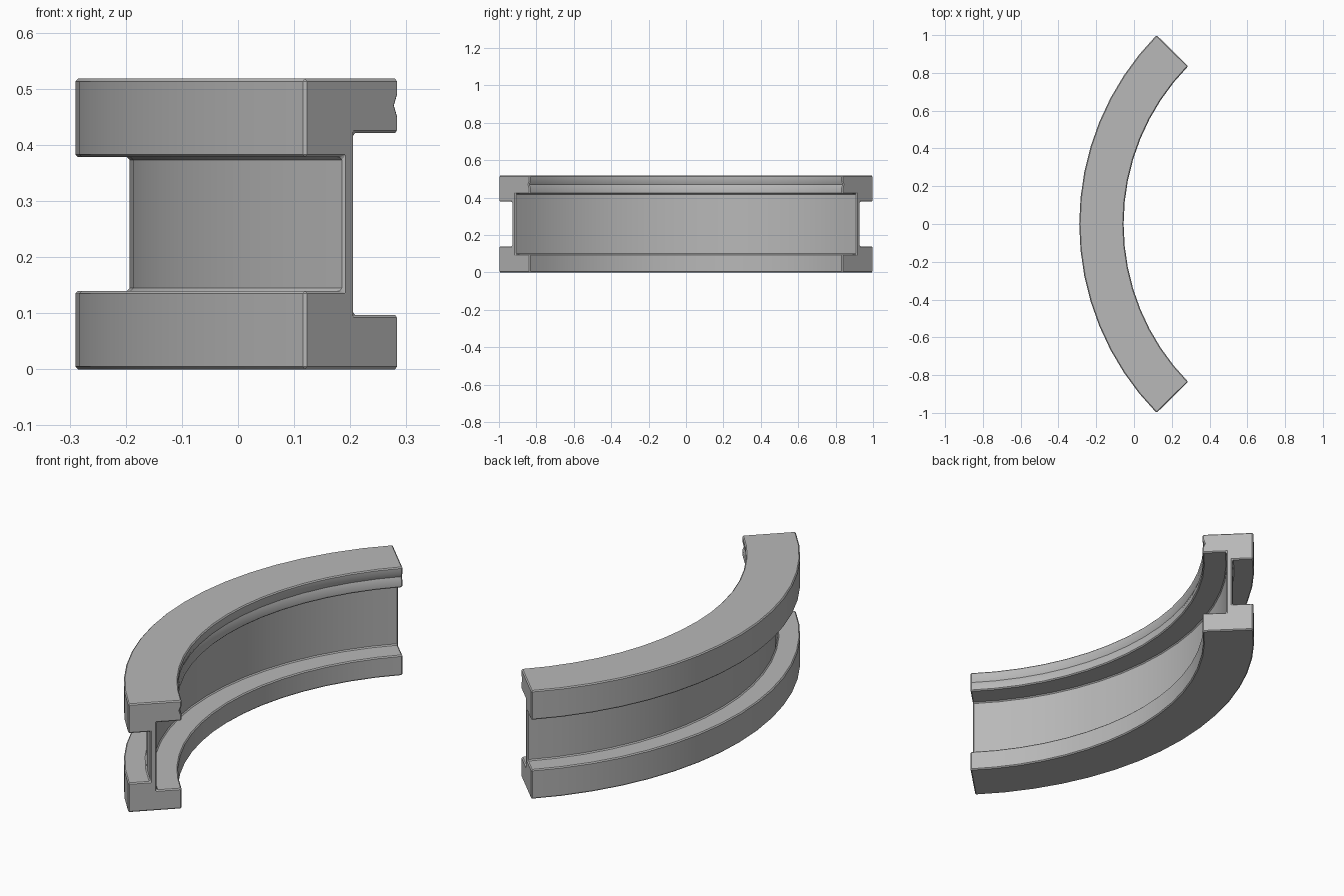
import bpy, bmesh, math

cube = bpy.data.objects.get("Cube")
if cube:
    bpy.data.objects.remove(cube)

# Overall sizes: arc centre, sweep and radii of the beam
CENTRE_X = 1.137
HALF_SWEEP = math.radians(44.5)
STEPS = 16
R_IN, R_OUT = 1.192, 1.427
WEB_IN, WEB_OUT = 1.302, 1.33
HEIGHT = 0.518
OUTER_LIP, INNER_LIP = 0.14, 0.097

# Plain grey material
grey = bpy.data.materials.new("plain_grey")
grey.use_nodes = True
colour = (0.48, 0.48, 0.48, 1)
grey.diffuse_color = colour
shader = grey.node_tree.nodes["Principled BSDF"]
shader.inputs["Base Color"].default_value = colour
shader.inputs["Roughness"].default_value = 0.8

# I-shaped cross-section as (radius, height), with a shallow upper inner groove
profile = [
    (R_IN, 0), (R_OUT, 0), (R_OUT, OUTER_LIP), (WEB_OUT, OUTER_LIP),
    (WEB_OUT, HEIGHT - OUTER_LIP), (R_OUT, HEIGHT - OUTER_LIP),
    (R_OUT, HEIGHT), (R_IN, HEIGHT),
    (R_IN, 0.49), (R_IN + 0.008, 0.47), (R_IN, 0.45),
    (R_IN, HEIGHT - INNER_LIP), (WEB_IN, HEIGHT - INNER_LIP),
    (WEB_IN, INNER_LIP), (R_IN, INNER_LIP),
]

# Sweep the cross-section along the arc
bm = bmesh.new()
rings = []
for i in range(STEPS + 1):
    a = HALF_SWEEP * (2 * i / STEPS - 1)
    rings.append([bm.verts.new((CENTRE_X - r * math.cos(a), r * math.sin(a), z))
                  for r, z in profile])
count = len(profile)
for near, far in zip(rings, rings[1:]):
    for j in range(count):
        k = (j + 1) % count
        bm.faces.new((near[j], near[k], far[k], far[j]))
for ring in (rings[0], rings[-1]):
    bm.faces.new(ring)
bmesh.ops.recalc_face_normals(bm, faces=bm.faces)

mesh = bpy.data.meshes.new("curved_beam")
bm.to_mesh(mesh)
bm.free()
mesh.materials.append(grey)
beam = bpy.data.objects.new("curved_beam", mesh)
bpy.context.collection.objects.link(beam)

# Smooth the curve, keep the edges crisp with a slight bevel
bpy.ops.object.select_all(action='DESELECT')
beam.select_set(True)
bpy.context.view_layer.objects.active = beam
bevel = beam.modifiers.new("edge_bevel", 'BEVEL')
bevel.width = 0.005
bevel.segments = 1
bevel.limit_method = 'ANGLE'
bevel.angle_limit = math.radians(50)
bpy.ops.object.modifier_apply(modifier="edge_bevel")
bpy.ops.object.shade_smooth_by_angle(angle=math.radians(30))
